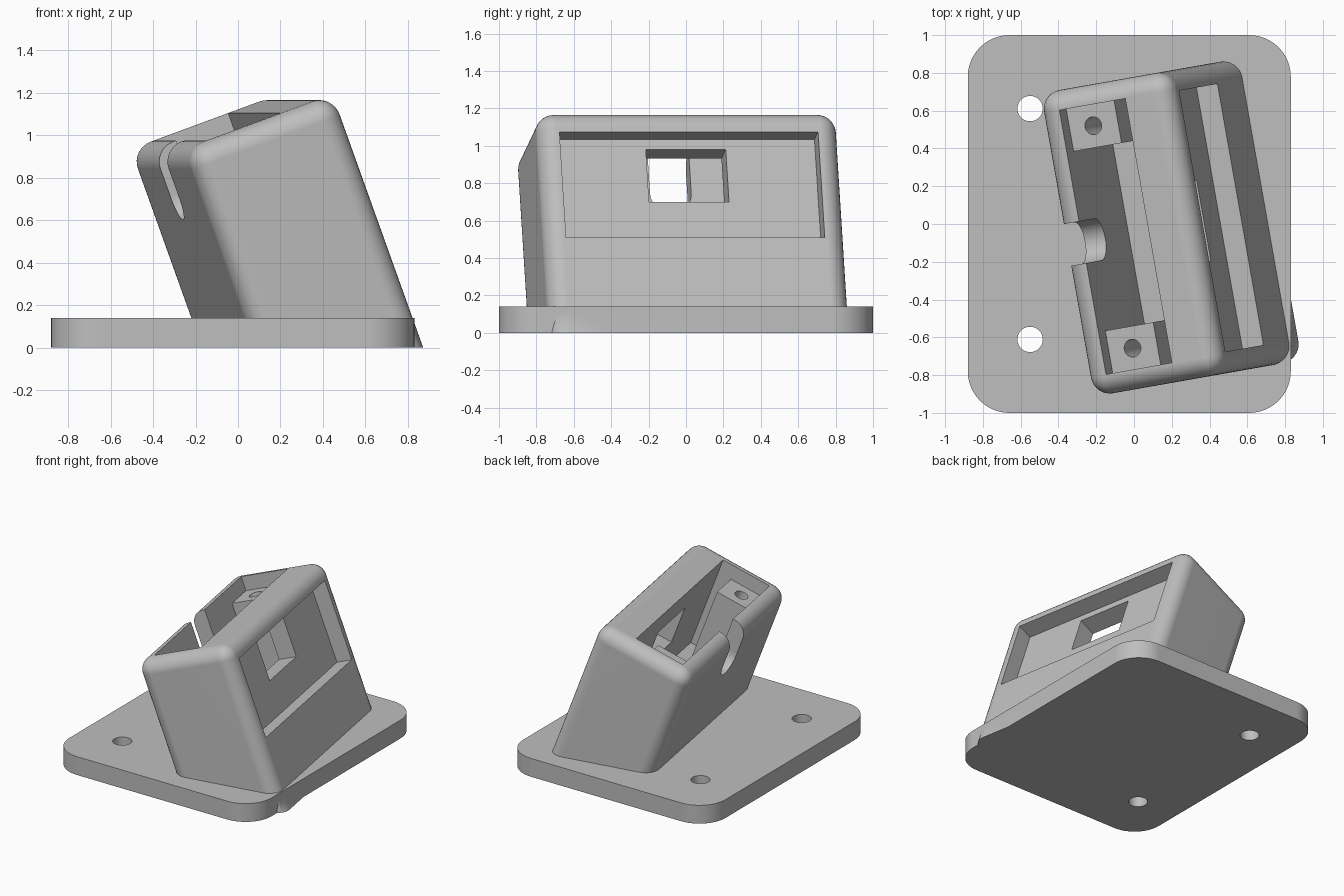
import bpy, bmesh
from math import radians
from mathutils import Matrix, Vector

if "Cube" in bpy.data.objects:
    bpy.data.objects.remove(bpy.data.objects["Cube"], do_unlink=True)

# One flat grey for the whole print
grey = bpy.data.materials.new("light_grey")
grey.use_nodes = True
grey.diffuse_color = (0.52, 0.52, 0.52, 1)
grey.node_tree.nodes["Principled BSDF"].inputs["Base Color"].default_value = grey.diffuse_color

WORLD = Matrix.Identity(4)
# Housing frame: turned on the plate, then leaned back
TILT = Matrix.Rotation(radians(10), 4, 'Z') @ Matrix.Rotation(radians(-20), 4, 'Y')


def make_object(name, bm, frame):
    mesh = bpy.data.meshes.new(name)
    bm.to_mesh(mesh)
    bm.free()
    mesh.materials.append(grey)
    obj = bpy.data.objects.new(name, mesh)
    bpy.context.collection.objects.link(obj)
    obj.matrix_world = frame
    return obj


def box(name, xs, ys, zs, frame=TILT, radius=0, pick=None, segments=8):
    """Box from ranges; edges accepted by pick are rounded."""
    bm = bmesh.new()
    bmesh.ops.create_cube(bm, size=1)
    for v in bm.verts:
        v.co = Vector(r[0] if c < 0 else r[1] for c, r in zip(v.co, (xs, ys, zs)))
    if radius:
        edges = [e for e in bm.edges if pick(e)]
        bmesh.ops.bevel(bm, geom=edges, offset=radius, segments=segments,
                        profile=0.5, affect='EDGES')
    return make_object(name, bm, frame)


def cylinder(name, centre, radius, depth, axis='Z', frame=TILT):
    bm = bmesh.new()
    turn = Matrix.Rotation(radians(90), 4, 'Y') if axis == 'X' else WORLD
    bmesh.ops.create_cone(bm, cap_ends=True, segments=40, radius1=radius, radius2=radius,
                          depth=depth, matrix=Matrix.Translation(centre) @ turn)
    return make_object(name, bm, frame)


def combine(target, tool, operation='DIFFERENCE'):
    mod = target.modifiers.new("combine", 'BOOLEAN')
    mod.operation, mod.object, mod.solver = operation, tool, 'EXACT'
    bpy.context.view_layer.objects.active = target
    bpy.ops.object.modifier_apply(modifier=mod.name)
    bpy.data.objects.remove(tool, do_unlink=True)


def upright(e):
    return abs(e.verts[0].co.z - e.verts[1].co.z) > 0.01


def not_bottom(e):
    return max(v.co.z for v in e.verts) > 0


# Base plate with rounded corners
plate = box("mounting_bracket", (-0.88, 0.83), (-1, 1), (0, 0.14), WORLD, 0.22, upright, 12)

# Leaning housing, trimmed level with the underside
MID = -0.048
housing = box("housing", (-0.05, 0.704), (MID - 0.815, MID + 0.815), (-0.7, 1.013),
              radius=0.1, pick=not_bottom)
combine(housing, box("ground_trim", (-3, 3), (-3, 3), (-3, 0), WORLD))
combine(plate, housing, 'UNION')

# Cavity: centre bay, gap beside the screw blocks, and space above them
bays = [((0.066, 0.443), 0.482, (0.29, 1.2)),
        ((0.34, 0.443), 0.71, (0.29, 1.2)),
        ((0.066, 0.443), 0.71, (0.906, 1.2))]
for p, half, h in bays:
    combine(plate, box("cavity", p, (MID - half, MID + half), h))

# Shallow recess and window in the sloping face
combine(plate, box("recess", (0.584, 0.9), (MID - 0.702, MID + 0.702), (0.286, 0.887)))
combine(plate, box("window", (0.4, 0.7), (MID - 0.217, MID + 0.217), (0.532, 0.83)))

# Cable slot with a round end in the rear wall
combine(plate, box("slot", (-0.2, 0.1), (MID - 0.112, MID + 0.112), (0.77, 1.2)))
combine(plate, cylinder("slot_end", (-0.05, MID, 0.77), 0.112, 0.3, 'X'))

# Screw holes in the blocks and through the plate
for side in (-1, 1):
    combine(plate, cylinder("block_hole", (0.2, MID + side * 0.598, 0.85), 0.047, 0.4))
    combine(plate, cylinder("plate_hole", (-0.55, side * 0.611, 0.07), 0.067, 0.5, 'Z', WORLD))

# Smooth the rounded edges only
bpy.ops.object.select_all(action='DESELECT')
plate.select_set(True)
bpy.context.view_layer.objects.active = plate
bpy.ops.object.shade_smooth_by_angle(angle=radians(30))
normals = plate.modifiers.new("weighted_normals", 'WEIGHTED_NORMAL')
normals.keep_sharp = True
